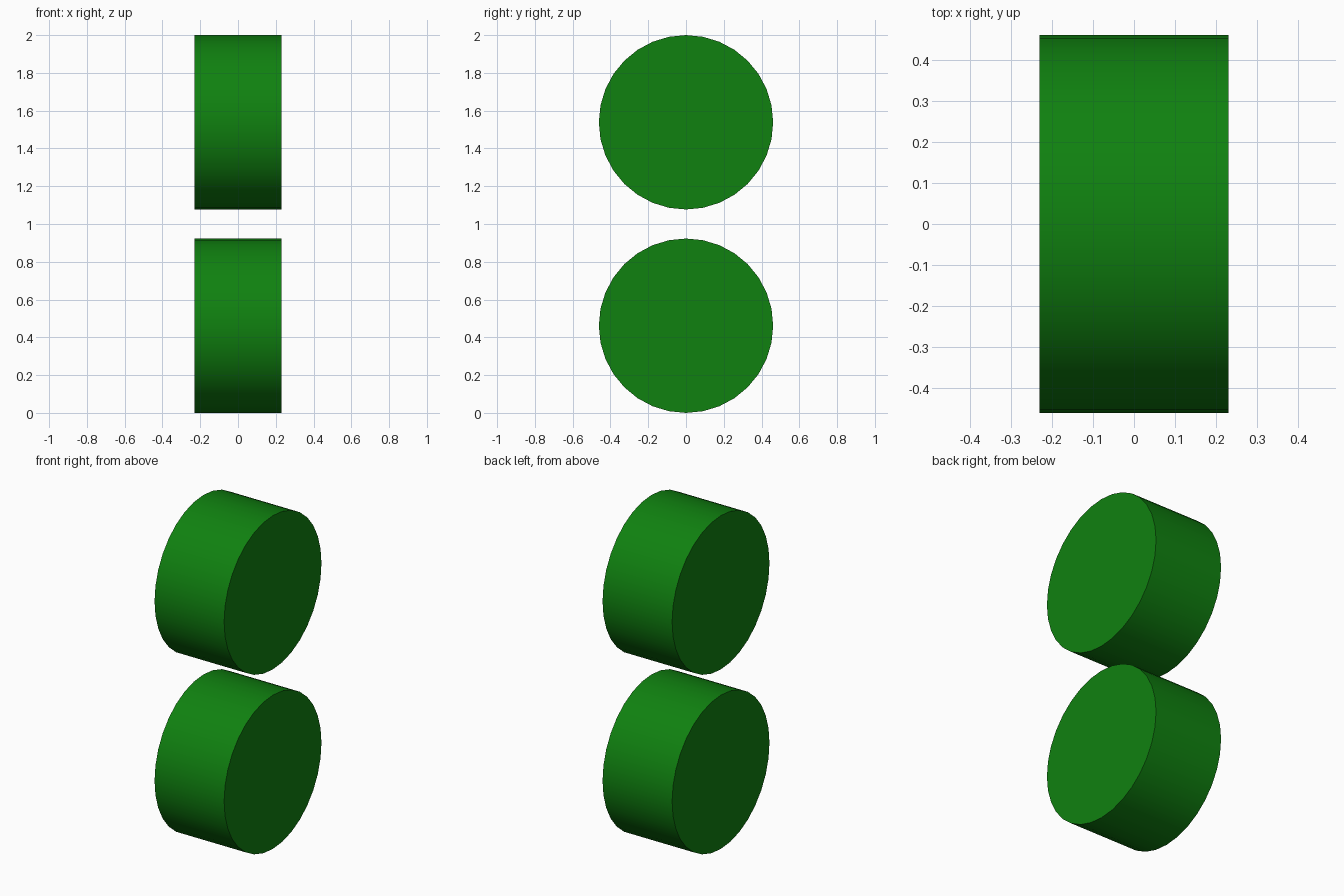
import bpy
import math

if "Cube" in bpy.data.objects:
    bpy.data.objects.remove(bpy.data.objects["Cube"])

RADIUS = 6 / 13
WIDTH = 6 / 13

green = bpy.data.materials.new("green")
green.diffuse_color = (0.005, 0.22, 0.005, 1)
green.use_nodes = True
green.node_tree.nodes["Principled BSDF"].inputs["Base Color"].default_value = green.diffuse_color


def disc(name, z):
    # Thick disc lying on its side, axis along x
    bpy.ops.mesh.primitive_cylinder_add(
        vertices=32, radius=RADIUS, depth=WIDTH,
        location=(0, 0, z), rotation=(0, math.pi / 2, 0))
    ob = bpy.context.object
    ob.name = name
    ob.data.materials.append(green)
    bpy.ops.object.transform_apply(location=False, rotation=True, scale=False)
    bpy.ops.object.shade_smooth_by_angle(angle=math.radians(30))


# Two equal discs stacked with a small gap
disc("lower_disc", RADIUS)
disc("upper_disc", 2 - RADIUS)
